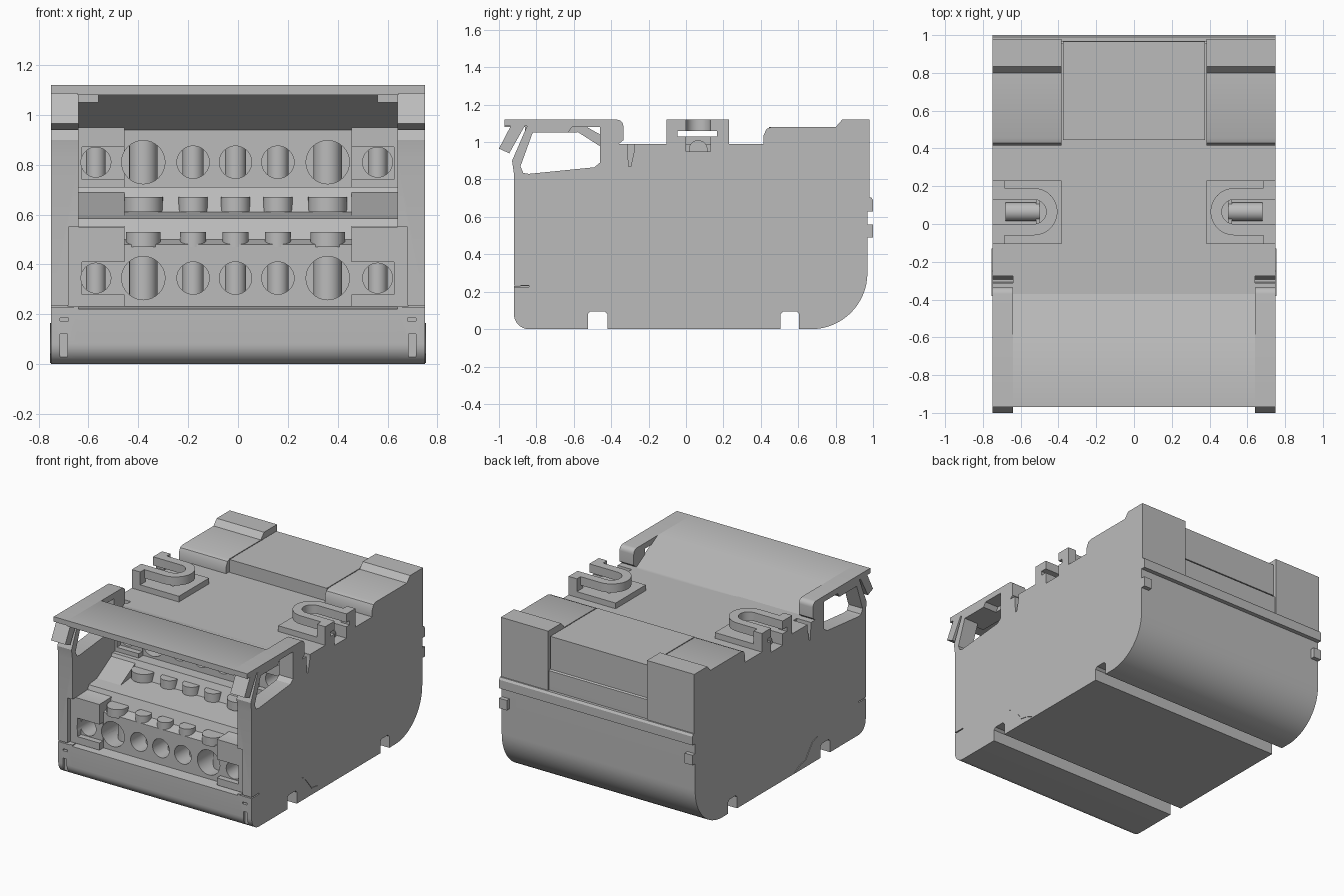
import bpy, bmesh, math
from mathutils import Vector

cube = bpy.data.objects.get("Cube")
if cube:
    bpy.data.objects.remove(cube, do_unlink=True)

grey = bpy.data.materials.new("housing_grey")
grey.use_nodes = True
grey.diffuse_color = (0.5, 0.5, 0.5, 1)
grey.node_tree.nodes["Principled BSDF"].inputs["Base Color"].default_value = (0.5, 0.5, 0.5, 1)


def prism(name, axis, t0, t1, pts):
    """Extrude a flat outline along an axis; outline is (y,z), (x,z) or (x,y)."""
    place = {"x": lambda a, b, t: (t, a, b),
             "y": lambda a, b, t: (a, t, b),
             "z": lambda a, b, t: (a, b, t)}[axis]
    bm = bmesh.new()
    face = bm.faces.new([bm.verts.new(place(a, b, t0)) for a, b in pts])
    ext = bmesh.ops.extrude_face_region(bm, geom=[face])
    move = Vector(place(0, 0, t1 - t0))
    bmesh.ops.translate(bm, vec=move,
                        verts=[g for g in ext["geom"] if isinstance(g, bmesh.types.BMVert)])
    bmesh.ops.recalc_face_normals(bm, faces=bm.faces)
    mesh = bpy.data.meshes.new(name)
    bm.to_mesh(mesh)
    bm.free()
    mesh.materials.append(grey)
    ob = bpy.data.objects.new(name, mesh)
    bpy.context.collection.objects.link(ob)
    return ob


def box(name, x0, x1, y0, y1, z0, z1):
    return prism(name, "x", x0, x1, [(y0, z0), (y1, z0), (y1, z1), (y0, z1)])


def arc(cx, cy, r, a0, a1, n=8):
    angles = [math.radians(a0 + (a1 - a0) * i / n) for i in range(n + 1)]
    return [(cx + r * math.cos(a), cy + r * math.sin(a)) for a in angles]


def disc(name, axis, cx, cy, r, t0, t1):
    return prism(name, axis, t0, t1, arc(cx, cy, r, 0, 348.75, 31))


def cut(targets, cutters):
    for ob in targets:
        for c in cutters:
            mod = ob.modifiers.new("cut", "BOOLEAN")
            mod.operation = "DIFFERENCE"
            mod.solver = "EXACT"
            mod.object = c
        bpy.context.view_layer.update()
        dg = bpy.context.evaluated_depsgraph_get()
        mesh = bpy.data.meshes.new_from_object(ob.evaluated_get(dg))
        ob.modifiers.clear()
        ob.data = mesh
    for c in cutters:
        bpy.data.objects.remove(c, do_unlink=True)


# Underside outline shared by core and walls: rounded front, rail notches, big rear curve
def notch(y0, y1):
    return [(y0, 0), (y0, 0.08), (y0 + 0.015, 0.095), (y1 - 0.015, 0.095), (y1, 0.08), (y1, 0)]


under = (arc(-0.84, 0.08, 0.08, 180, 270) + notch(-0.525, -0.42) + notch(0.505, 0.605)
         + arc(0.67, 0.3, 0.3, 270, 360, 16))

# Core with stepped terminal front
core = prism("housing_core", "x", -0.64, 0.64, under + [
    (0.97, 0.84), (0.955, 0.85), (0.955, 0.99), (-0.37, 0.99), (-0.4, 0.94), (-0.4, 0.71),
    (-0.48, 0.71), (-0.52, 0.61), (-0.74, 0.585), (-0.77, 0.5), (-0.84, 0.48),
    (-0.84, 0.23), (-0.92, 0.22)])

sides = (-1, 1)
walls, end_blocks, upper_blocks = [], [], []
for s in sides:
    tag = "left_" if s > 0 else "right_"

    # Side wall with handle window, hooked top and small slits
    wall = prism(tag + "side_wall", "x", s * 0.64, s * 0.75, under + [
        (0.97, 0.99), (-0.36, 0.99), (-0.335, 1.01)] + arc(-0.37, 1.085, 0.035, 0, 90, 5) + [
        (-0.97, 1.12), (-0.97, 1.085), (-0.85, 1.085), (-0.93, 0.9), (-0.92, 0.83)])
    x0, x1 = s * 0.6, s * 0.8
    cut([wall], [
        prism("c", "x", x0, x1, [(-0.885, 0.87), (-0.87, 0.835), (-0.84, 0.83), (-0.49, 0.865),
                                 (-0.46, 0.89), (-0.46, 1.08), (-0.61, 1.08), (-0.63, 1.05),
                                 (-0.82, 1.05)]),
        prism("c", "x", x0, x1, [(-0.315, 1.02), (-0.307, 0.87), (-0.295, 0.87),
                                 (-0.275, 0.96), (-0.275, 1.02)]),
        box("c", s * 0.6, s * 0.68, -1, -0.6, 0.23, 0.55),
        box("c", s * 0.66, x1, -1, -0.84, 0.226, 0.234),
        box("c", s * 0.685, s * 0.715, -1, -0.9, 0.02, 0.12),
        box("c", s * 0.68, s * 0.715, -1, -0.9, 0.172, 0.185),
        box("c", s * 0.52, x1, 0, 0.13, 0.95, 1.1)])
    walls.append(wall)

    # Angled flap at the front of the handle
    prism(tag + "front_flap", "x", s * 0.64, s * 0.75,
          [(-1, 0.965), (-0.945, 0.94), (-0.86, 1.09), (-0.935, 1.09)])

    # Blocks at the ends of the two terminal rows
    block = prism(tag + "lower_end_block", "x", s * 0.455, s * 0.685,
                  [(-0.885, 0.23), (-0.885, 0.55), (-0.72, 0.555), (-0.45, 0.71),
                   (-0.38, 0.71), (-0.38, 0.23)])
    cut([block], [box("c", s * 0.4, s * 0.625, -1, -0.845, 0.28, 0.41)])
    end_blocks.append(block)
    block = box(tag + "upper_end_block", s * 0.455, s * 0.645, -0.45, -0.38, 0.7, 0.95)
    cut([block], [box("c", s * 0.4, s * 0.625, -1, -0.41, 0.74, 0.87)])
    upper_blocks.append(block)

    # Raised rear shoulder
    prism(tag + "rear_shoulder", "x", s * 0.383, s * 0.75,
          [(0.44, 0.97), (0.44, 0.99), (0.415, 0.99), (0.415, 1.035), (0.43, 1.07),
           (0.455, 1.08), (0.8, 1.08), (0.835, 1.12), (0.98, 1.12), (0.98, 0.69), (0.9, 0.69)])
    box(tag + "rear_catch", s * 0.69, s * 0.75, 0.95, 1.0, 0.49, 0.56)

    # Marker holder: base plate, U-shaped loop and outer posts
    plate = box(tag + "holder_plate", s * 0.385, s * 0.75, -0.105, 0.23, 0.98, 1.03)
    cut([plate], [box("c", s * 0.5, s * 0.8, 0, 0.13, 0.9, 1.1)])
    loop = ([(0.72, 0.19)] + arc(0.53, 0.065, 0.125, 90, 270, 16) + [(0.72, -0.06), (0.72, 0)]
            + arc(0.53, 0.065, 0.065, 270, 90, 12) + [(0.72, 0.13)])
    prism(tag + "holder_loop", "z", 1.06, 1.12, [(s * x, y) for x, y in loop])
    for y0, y1 in ((-0.105, -0.045), (0.165, 0.23)):
        box(tag + "holder_post", s * 0.685, s * 0.75, y0, y1, 1.0, 1.12)
    for y0, y1 in ((-0.06, 0), (0.13, 0.19)):
        box(tag + "holder_arm_end", s * 0.685, s * 0.75, y0, y1, 1.06, 1.12)
    disc(tag + "holder_pin", "x", 0.065, 0.96, 0.05, s * 0.5, s * 0.68)

    # Thin wavy rib low on the side
    rib = [(-0.38, 0.165), (-0.33, 0.15), (-0.28, 0.09), (-0.25, 0.05), (-0.19, 0.04), (-0.13, 0.005)]
    prism(tag + "wavy_rib", "x", s * 0.745, s * 0.754,
          rib + [(y - 0.004, z - 0.009) for y, z in rib[-2:0:-1]])

# Slots through the core below the marker holders
cut([core], [box("c", s * 0.52, s * 0.7, 0, 0.13, 0.95, 1.1) for s in sides])

# Terminal openings in both rows, each with an upright clamp post behind it
holes = [(-0.57, 0.06), (-0.38, 0.087), (-0.18, 0.065), (-0.01, 0.065),
         (0.16, 0.065), (0.36, 0.087), (0.56, 0.06)]
for z, front, blocks in ((0.345, -0.84, end_blocks), (0.81, -0.4, upper_blocks)):
    cut([core] + blocks, [disc("c", "y", x, z, r, front - 0.1, front + 0.18) for x, r in holes])
    for x, r in holes:
        disc("clamp_post", "z", x, front + 0.15, r * 0.65, z - r, z + r)

# Screw heads on the ledges above each row
for x, r in holes[1:-1]:
    disc("lower_screw", "z", x, -0.79, r * 0.8, 0.47, 0.53)
    disc("upper_screw", "z", x, -0.5, r * 0.9, 0.61, 0.67)

# Handle cover: flat top and sloping rear panel, thickened at both ends
prism("front_cover", "x", -0.645, 0.645,
      [(-0.97, 1.08), (-0.97, 1.12), (-0.6, 1.12), (-0.37, 0.99), (-0.34, 0.99),
       (-0.34, 0.94), (-0.4, 0.94), (-0.62, 1.08)])
for s in sides:
    box("cover_rib", s * 0.56, s * 0.645, -0.86, -0.58, 1.05, 1.09)

# Rear centre panel and full-width rear ledge
box("rear_centre_panel", -0.377, 0.377, 0.445, 0.965, 0.85, 1.08)
prism("rear_ledge", "x", -0.75, 0.75,
      [(0.95, 0.63), (1.0, 0.63), (1.0, 0.69), (0.99, 0.705), (0.95, 0.705)])

# Smooth the curved surfaces while keeping edges crisp
bpy.ops.object.select_all(action="DESELECT")
for ob in bpy.context.collection.objects:
    if ob.type == "MESH":
        ob.select_set(True)
        bpy.context.view_layer.objects.active = ob
bpy.ops.object.shade_smooth_by_angle(angle=math.radians(30))
